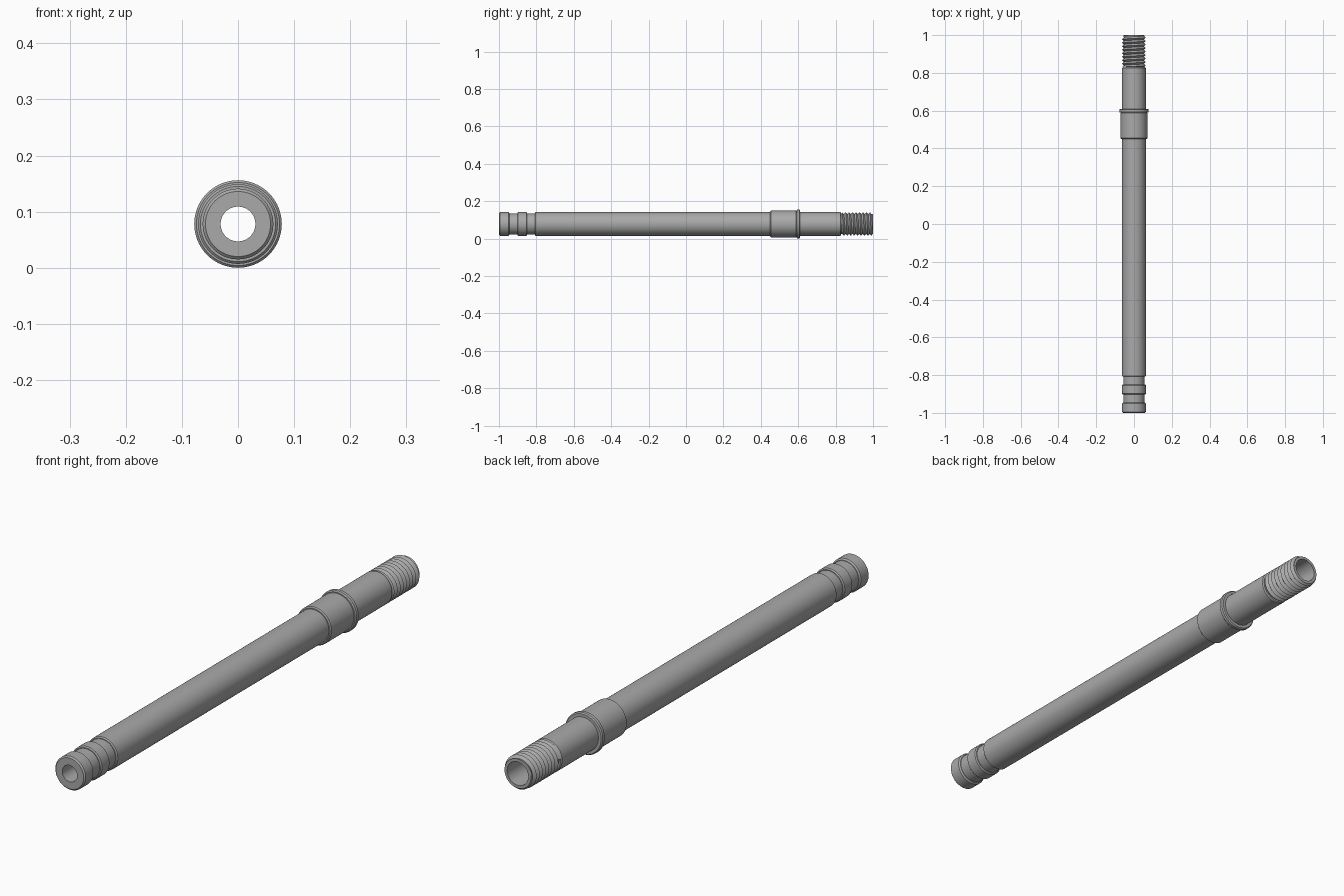
import bpy
import bmesh
import math

SIDES = 64
AXIS_Z = 0.078

cube = bpy.data.objects.get("Cube")
if cube:
    bpy.data.objects.remove(cube, do_unlink=True)

steel = bpy.data.materials.new("brushed grey steel")
steel.use_nodes = True
steel.diffuse_color = (0.4, 0.4, 0.4, 1)
steel.node_tree.nodes["Principled BSDF"].inputs["Base Color"].default_value = (0.4, 0.4, 0.4, 1)


def finish(name, bm):
    """Clean the mesh, link it and shade it smooth with sharp edges."""
    bmesh.ops.remove_doubles(bm, verts=bm.verts, dist=0.00005)
    bmesh.ops.recalc_face_normals(bm, faces=bm.faces)
    mesh = bpy.data.meshes.new(name)
    bm.to_mesh(mesh)
    bm.free()
    mesh.materials.append(steel)
    obj = bpy.data.objects.new(name, mesh)
    bpy.context.collection.objects.link(obj)
    bpy.ops.object.select_all(action="DESELECT")
    obj.select_set(True)
    bpy.context.view_layer.objects.active = obj
    bpy.ops.object.shade_smooth_by_angle(angle=math.radians(25))
    return obj


def lathe(name, profile):
    """Turn a closed (y, radius) profile around the long axis."""
    bm = bmesh.new()
    verts = [bm.verts.new((r, y, AXIS_Z)) for y, r in profile]
    edges = [bm.edges.new((verts[i - 1], verts[i])) for i in range(len(verts))]
    bmesh.ops.spin(bm, geom=verts + edges, cent=(0, 0, AXIS_Z), axis=(0, 1, 0),
                   angle=math.tau, steps=SIDES, use_merge=True)
    return finish(name, bm)


def band(y0, y1, radius, bevel):
    """Outline of one turned section with bevelled rims."""
    return [(y0, radius - bevel), (y0 + bevel, radius),
            (y1 - bevel, radius), (y1, radius - bevel)]


# Hollow tube: grooved front end, long shaft, core under the thread
BODY, GROOVE, CORE = 0.063, 0.056, 0.05
outline = band(-1.0, -0.945, BODY, 0.005)
for start, end in ((-0.902, -0.85), (-0.808, 0.83)):
    outline += [(outline[-1][0], GROOVE), (start, GROOVE)] + band(start, end, BODY, 0.004)
outline += [(0.83, CORE), (1.0, CORE)]
bore = [(1.0, 0.044), (-0.8, 0.044), (-0.82, 0.031), (-1.0, 0.031)]
lathe("hollow_shaft", outline + bore)

# Raised sleeve and its stop flange
lathe("collar", band(0.45, 0.592, 0.071, 0.004) + [(0.592, 0.06), (0.45, 0.06)])
lathe("stop_flange", band(0.59, 0.61, 0.078, 0.004) + [(0.61, 0.06), (0.59, 0.06)])

# Helical thread: alternating root and crest rows, clipped at both ends
START, END, PITCH = 0.83, 1.0, 0.0185
rows = 2 * math.ceil((END - START) / PITCH) + 5
bm = bmesh.new()
grid = []
for k in range(rows):
    row = []
    for i in range(SIDES + 1):
        turn = i / SIDES
        y = START + (k / 2 - 1 + turn) * PITCH
        radius = BODY if k % 2 else 0.053
        if y <= START:
            y, radius = START, 0.053
        y = min(y, END)
        radius = min(radius, 0.055 + (END - y) * 0.8)
        a = turn * math.tau
        row.append(bm.verts.new((radius * math.cos(a), y, AXIS_Z - radius * math.sin(a))))
    grid.append(row)

# Rim closing the thread onto the core
grid.append([bm.verts.new((v.co.x * CORE / 0.055, END, AXIS_Z + (v.co.z - AXIS_Z) * CORE / 0.055))
             for v in grid[-1]])
for low, high in zip(grid, grid[1:]):
    for i in range(SIDES):
        bm.faces.new((low[i], low[i + 1], high[i + 1], high[i]))
bmesh.ops.remove_doubles(bm, verts=bm.verts, dist=0.00005)
bmesh.ops.dissolve_degenerate(bm, edges=bm.edges, dist=0.00005)
finish("screw_thread", bm)
